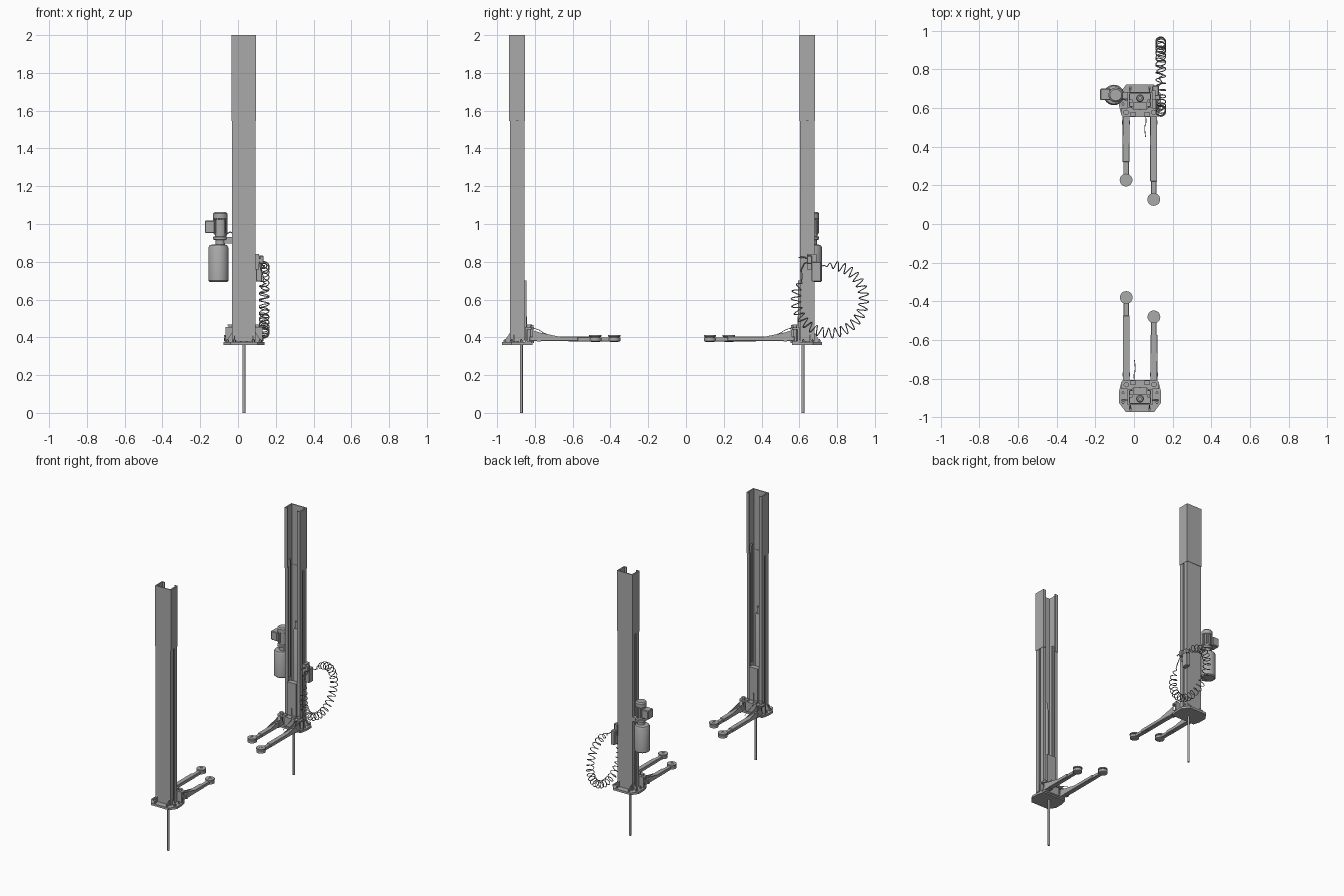
import bpy, bmesh, math
from mathutils import Matrix, Vector

if "Cube" in bpy.data.objects:
    bpy.data.objects.remove(bpy.data.objects["Cube"])

CX = 0.031                                # shared centre line of both posts
PIVOT = Matrix.Translation((CX, -0.1265, 0))
TURN = PIVOT @ Matrix.Rotation(math.pi, 4, 'Z') @ PIVOT.inverted()
side = ("back", Matrix.Identity(4))       # post being built: name and placement

grey = bpy.data.materials.new("steel_grey")
grey.use_nodes = True
grey.diffuse_color = (0.4, 0.4, 0.4, 1)
grey.node_tree.nodes["Principled BSDF"].inputs["Base Color"].default_value = (0.4, 0.4, 0.4, 1)


def add(name, data, smooth=False):
    ob = bpy.data.objects.new(side[0] + "_" + name, data)
    bpy.context.collection.objects.link(ob)
    data.materials.append(grey)
    ob.matrix_world = side[1]
    if smooth:
        bpy.ops.object.select_all(action='DESELECT')
        ob.select_set(True)
        bpy.context.view_layer.objects.active = ob
        bpy.ops.object.shade_smooth_by_angle(angle=math.radians(40))
    return ob


def finish(name, bm, smooth=False):
    bmesh.ops.recalc_face_normals(bm, faces=bm.faces[:])
    me = bpy.data.meshes.new(name)
    bm.to_mesh(me)
    bm.free()
    return add(name, me, smooth)


def box(name, x, y, z, bevel=0):
    """Box from three (low, high) ranges."""
    bm = bmesh.new()
    mid = [sum(r) / 2 for r in (x, y, z)]
    size = [r[1] - r[0] for r in (x, y, z)]
    bmesh.ops.create_cube(bm, size=1, matrix=Matrix.Translation(mid) @ Matrix.Diagonal((*size, 1)))
    if bevel:
        bmesh.ops.bevel(bm, geom=bm.edges[:], offset=bevel, segments=1, affect='EDGES')
    return finish(name, bm)


def extrude(name, pts, offset):
    """Solid swept from a closed outline of 3D points."""
    bm = bmesh.new()
    face = bm.faces.new([bm.verts.new(p) for p in pts])
    new = bmesh.ops.extrude_face_region(bm, geom=[face], use_keep_orig=True)
    verts = [g for g in new["geom"] if isinstance(g, bmesh.types.BMVert)]
    bmesh.ops.translate(bm, verts=verts, vec=offset)
    return finish(name, bm)


def mirrored(half, z):
    """Close a half outline by mirroring it about the post centre line."""
    return [(CX + x, y, z) for x, y in half] + [(CX - x, y, z) for x, y in reversed(half)]


def lathe(name, x, y, profile, n=24):
    """Turned part from (radius, z) pairs about an upright axis."""
    bm = bmesh.new()
    rings = [[bm.verts.new((x + r * math.cos(math.tau * i / n), y + r * math.sin(math.tau * i / n), z))
              for i in range(n)] for r, z in profile]
    for a, b in zip(rings, rings[1:]):
        for i in range(n):
            bm.faces.new((a[i], a[i - 1], b[i - 1], b[i]))
    bm.faces.new(rings[0])
    bm.faces.new(rings[-1])
    return finish(name, bm, True)


def wire(name, pts, radius, kind='POLY'):
    cu = bpy.data.curves.new(name, 'CURVE')
    cu.dimensions = '3D'
    cu.bevel_depth = radius
    cu.bevel_resolution = 1
    cu.use_fill_caps = True
    sp = cu.splines.new(kind)
    sp.points.add(len(pts) - 1)
    for p, co in zip(sp.points, pts):
        p.co = (*co, 1)
    if kind == 'NURBS':
        sp.use_endpoint_u = True
        sp.order_u = 3
    return add(name, cu)


def column(name, hw, y0, y1, z0, z1, groove):
    """Lipped channel open towards the centre, with an optional side groove."""
    half = [(hw, y1)]
    if groove:
        half += [(hw, 0.648), (hw - groove, 0.648), (hw - groove, 0.634), (hw, 0.634)]
    half += [(hw, y0), (hw - 0.024, y0), (hw - 0.024, y0 + 0.007),
             (hw - 0.010, y0 + 0.007), (hw - 0.010, y1 - 0.007)]
    extrude(name, mirrored(half, z0), (0, 0, z1 - z0))


def arm(name, x, pad_y, join_y):
    """Telescoping arm with tapered ribs and a round lifting pad."""
    box(name + "_outer", (x - 0.018, x + 0.018), (join_y, 0.575), (0.380, 0.404), 0.002)
    box(name + "_inner", (x - 0.014, x + 0.014), (pad_y, join_y + 0.05), (0.378, 0.400), 0.002)
    box(name + "_stop", (x - 0.020, x + 0.020), (0.515, 0.535), (0.377, 0.408))
    for s in (-1, 1):
        extrude(f"{name}_rib_{'left' if s > 0 else 'right'}",
                [(x + s * 0.014, y, z) for y, z in ((0.56, 0.40), (0.56, 0.438), (0.52, 0.425), (0.40, 0.40))],
                (s * 0.004, 0, 0))
    lathe(name + "_pad", x, pad_y, [(0.022, 0.376), (0.032, 0.380), (0.032, 0.398), (0.024, 0.401),
                                    (0.033, 0.404), (0.033, 0.412), (0.010, 0.412), (0.010, 0.409)])
    lathe(name + "_pivot_pin", x, 0.577, [(0.010, 0.365), (0.010, 0.462), (0.014, 0.462), (0.014, 0.468)], 12)


def post():
    # Column in two lengths, with an outer sleeve at the top
    column("column_lower", 0.0625, 0.603, 0.680, 0.378, 1.55, 0.006)
    column("column_upper", 0.0650, 0.600, 0.683, 1.544, 2.0, 0)

    # Base plate, anchor bolts and stiffeners
    extrude("base_plate", mirrored([(0.095, 0.56), (0.108, 0.61), (0.108, 0.672), (0.072, 0.72)], 0.360),
            (0, 0, 0.016))
    for i, (x, y) in enumerate([(s * bx, by) for s in (-1, 1) for bx, by in ((0.088, 0.62), (0.088, 0.67), (0.05, 0.705))]):
        lathe(f"anchor_bolt_{i}", CX + x, y, [(0.008, 0.375), (0.008, 0.386), (0.004, 0.386), (0.004, 0.392)], 6)
    for i, s in enumerate((-1, 1)):
        extrude(f"back_stiffener_{i}", [(CX + s * 0.05 - 0.003, y, z) for y, z in ((0.678, 0.376), (0.712, 0.376), (0.678, 0.425))],
                (0.006, 0, 0))
        extrude(f"side_stiffener_{i}", [(CX + s * x, 0.655, z) for x, z in ((0.060, 0.376), (0.095, 0.376), (0.060, 0.43))],
                (0, 0.006, 0))
        # Inner guide rails
        box(f"guide_rail_{i}", (CX + s * 0.046 - 0.007, CX + s * 0.046 + 0.007), (0.628, 0.644), (0.72, 1.60))
    lathe("ground_rod", CX, 0.619, [(0.008, 0), (0.008, 0.365)], 16)

    # Hydraulic ram inside the channel
    lathe("ram_cylinder", CX, 0.650, [(0.020, 0.376), (0.020, 1.08), (0.015, 1.09)], 16)
    lathe("ram_rod", CX, 0.650, [(0.010, 1.08), (0.010, 1.14)], 12)

    # Sliding carriage
    box("carriage_slider", (CX - 0.036, CX + 0.036), (0.592, 0.628), (0.385, 0.70))
    box("carriage_back", (CX - 0.098, CX + 0.098), (0.590, 0.600), (0.378, 0.455))
    for n, z in (("top", 0.442), ("bottom", 0.370)):
        extrude("carriage_plate_" + n, mirrored([(0.098, 0.600), (0.098, 0.565), (0.088, 0.553)], z), (0, 0, 0.010))
    box("carriage_block", (CX - 0.042, CX + 0.042), (0.560, 0.595), (0.378, 0.445))
    for i, s in enumerate((-1, 1)):
        box(f"carriage_lock_{i}", (CX + s * 0.036 - 0.012, CX + s * 0.036 + 0.012), (0.555, 0.58), (0.452, 0.464))
    wire("release_lever", [(CX, 0.592, 0.36), (CX, 0.592, 0.51)], 0.003)
    wire("release_cable", [(0.058, 0.562, 0.448), (0.066, 0.53, 0.445), (0.052, 0.50, 0.42), (0.060, 0.45, 0.405)],
         0.002, 'NURBS')

    arm("short_arm", -0.041, 0.227, 0.32)
    arm("long_arm", 0.102, 0.127, 0.22)


# Two identical posts, facing one another
post()
side = ("front", TURN)
post()
side = ("power", Matrix.Identity(4))

# Oil tank, pump and finned motor on the back post
MX, MY = -0.104, 0.667
lathe("oil_tank", MX, MY, [(0.046, 0.693), (0.053, 0.700), (0.053, 0.875), (0.046, 0.888), (0.030, 0.892)], 32)
lathe("pump_flange", MX + 0.01, MY, [(0.026, 0.890), (0.026, 0.915), (0.038, 0.918), (0.038, 0.932),
                                     (0.028, 0.935), (0.028, 0.950)])
lathe("motor_body", MX + 0.01, MY, [(0.033, 0.945), (0.033, 1.025), (0.038, 1.028), (0.038, 1.055), (0.030, 1.064)])
for i in range(16):
    a = math.tau * i / 16
    fin = box(f"motor_fin_{i}", (0.030, 0.038), (-0.002, 0.002), (0.950, 1.028))
    fin.matrix_world = Matrix.Translation((MX + 0.01, MY, 0)) @ Matrix.Rotation(a, 4, 'Z')
box("terminal_box", (-0.175, -0.122), (0.640, 0.700), (0.952, 1.018), 0.004)
box("pump_bracket", (-0.080, -0.030), (0.650, 0.680), (0.898, 0.930))
wire("pump_hose", [(-0.07, 0.65, 0.93), (-0.045, 0.64, 0.97), (-0.030, 0.64, 0.95)], 0.003, 'NURBS')

# Control box and its switch gear
box("control_box", (0.094, 0.128), (0.664, 0.715), (0.695, 0.800), 0.004)
box("control_bracket", (0.090, 0.112), (0.640, 0.690), (0.760, 0.840))
box("limit_switch", (0.094, 0.135), (0.640, 0.668), (0.790, 0.832), 0.003)
wire("switch_lever", [(0.115, 0.655, 0.815), (0.115, 0.620, 0.825), (0.115, 0.595, 0.822)], 0.004)

# Coiled cable swept round a loop from the control box to the switch
coil = []
TURNS, STEPS = 27, 14
for i in range(TURNS * STEPS + 1):
    t = i / (TURNS * STEPS)
    a = math.radians(102 - t * 318)
    ph = math.tau * TURNS * t
    r = 0.026 * min(1, t * 12, (1 - t) * 12 + 0.1)
    out = Vector((0, math.cos(a), math.sin(a)))
    centre = Vector((0.138, 0.762, 0.602)) + out * 0.180
    coil.append(centre + out * (r * math.cos(ph)) + Vector((r * math.sin(ph), 0, 0)))
end = [(0.120, 0.612, 0.76), (0.115, 0.625, 0.79), (0.115, 0.645, 0.80)]
wire("coiled_cable", [(0.115, 0.70, 0.79)] + coil + end, 0.0028)
